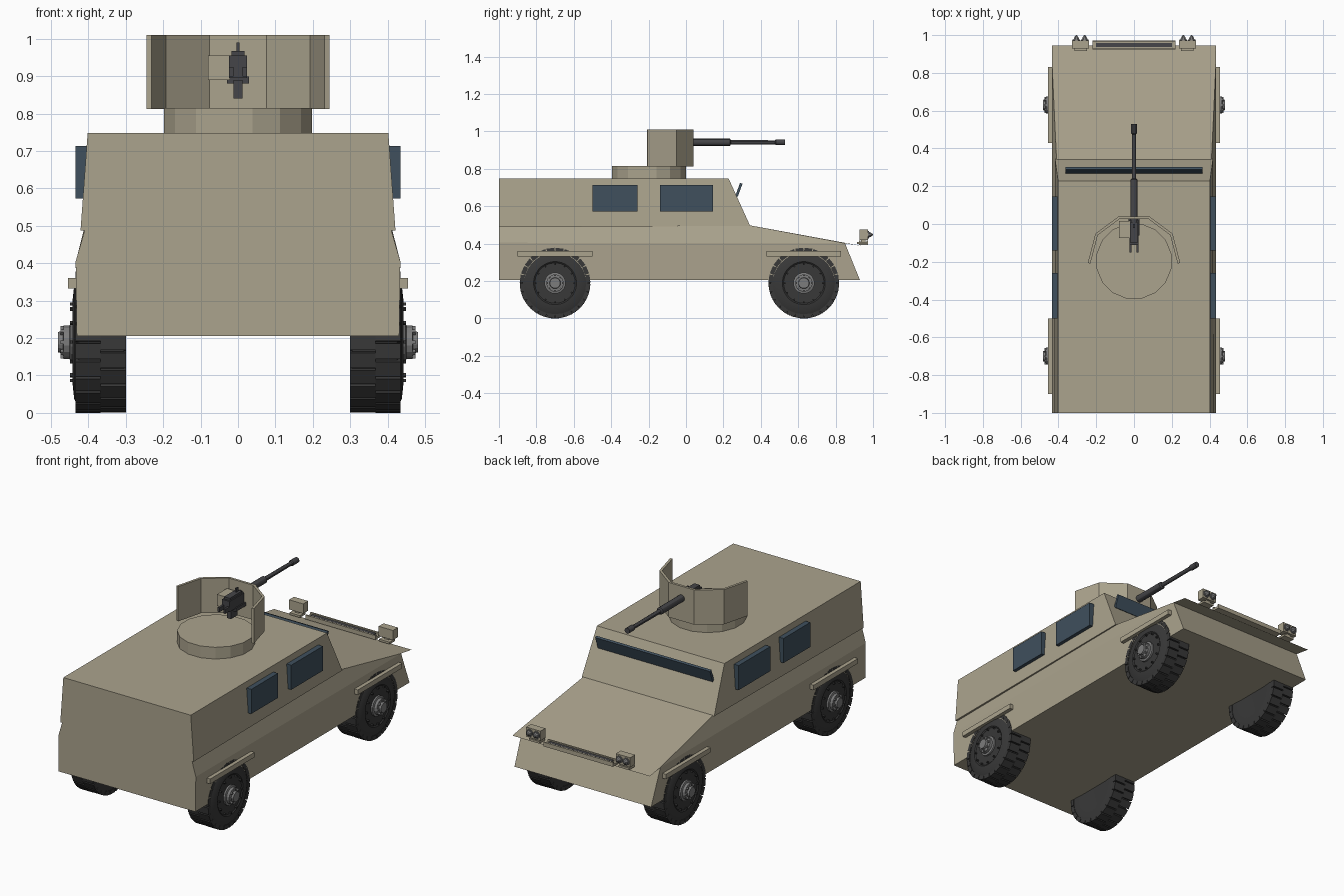
import bpy, bmesh, math
from mathutils import Matrix, Vector

if "Cube" in bpy.data.objects:
    bpy.data.objects.remove(bpy.data.objects["Cube"])

def material(name, rgb):
    m = bpy.data.materials.new(name)
    m.diffuse_color = (*rgb, 1)
    m.use_nodes = True
    m.node_tree.nodes["Principled BSDF"].inputs["Base Color"].default_value = m.diffuse_color
    return m

TAN = material("tan_paint", (0.41, 0.37, 0.27))
RUBBER = material("rubber", (0.04, 0.04, 0.04))
STEEL = material("hub_steel", (0.20, 0.20, 0.20))
GLASS = material("dark_glass", (0.05, 0.08, 0.11))
GUN = material("gun_metal", (0.06, 0.06, 0.065))

def finish(name, bm, mat, mirror=False, smooth=False):
    bmesh.ops.remove_doubles(bm, verts=bm.verts, dist=1e-5)
    bmesh.ops.recalc_face_normals(bm, faces=bm.faces)
    me = bpy.data.meshes.new(name)
    bm.to_mesh(me)
    bm.free()
    ob = bpy.data.objects.new(name, me)
    bpy.context.collection.objects.link(ob)
    me.materials.append(mat)
    if mirror:
        ob.modifiers.new("mirror", 'MIRROR')
    if smooth:
        bpy.context.view_layer.objects.active = ob
        ob.select_set(True)
        bpy.ops.object.shade_smooth_by_angle(angle=math.radians(30))
        ob.select_set(False)
    return ob

def add_box(bm, x, y, z, mat=Matrix()):
    """Box from (min, max) pairs."""
    c = Vector([(a + b) / 2 for a, b in (x, y, z)])
    s = [b - a for a, b in (x, y, z)]
    bmesh.ops.create_cube(bm, size=1, matrix=mat @ Matrix.Translation(c) @ Matrix.Diagonal((*s, 1)))

def box(name, x, y, z, mat, mirror=False):
    bm = bmesh.new()
    add_box(bm, x, y, z)
    return finish(name, bm, mat, mirror)

def add_lathe(bm, profile, n, mat):
    """Revolve (along, radius) points about the local x axis."""
    rings = [[bm.verts.new(mat @ Vector((a, r * math.cos(t), r * math.sin(t))))
              for t in [2 * math.pi * (i + .5) / n for i in range(n)]] for a, r in profile]
    for p, q in zip(rings, rings[1:]):
        for i in range(n):
            bm.faces.new((p[i], p[i - 1], q[i - 1], q[i]))

def prism_pairs(name, pts, faces, mat):
    """Symmetric shell: pts are right-hand points, faces are side loops; edges of the rim are bridged."""
    bm = bmesh.new()
    R = [bm.verts.new(p) for p in pts]
    L = [bm.verts.new((-p[0], p[1], p[2])) for p in pts]
    for f in faces:
        bm.faces.new([R[i] for i in f])
        bm.faces.new([L[i] for i in reversed(f)])
    n = len(pts)
    for i in range(n):
        j = (i + 1) % n
        bm.faces.new((R[i], L[i], L[j], R[j]))
    return finish(name, bm, mat)

# Lower hull with sloped hood and overhanging nose lip
prism_pairs("lower_hull",
            [(.431, -1, .205), (.431, .93, .205), (.434, .85, .402), (.434, .945, .387),
             (.41, .34, .498), (.41, -1, .488), (.434, -1, .405)],
            [(0, 1, 2, 6), (6, 2, 4, 5), (2, 3, 4)], TAN)

# Upper cabin
prism_pairs("cabin",
            [(.421, -1, .488), (.418, .343, .495), (.402, .228, .748), (.402, -1, .748)],
            [(0, 1, 2, 3)], TAN)

# Side windows and forward-leaning windscreen
for label, y in (("rear", (-.5, -.26)), ("front", (-.14, .145))):
    box(label + "_side_window", (.405, .434), y, (.573, .713), GLASS, True)
bm = bmesh.new()
add_box(bm, (-.362, .362), (-.007, .007), (-.037, .037),
        Matrix.Translation((0, .283, .688)) @ Matrix.Rotation(math.radians(-20), 4, 'X'))
finish("windscreen", bm, GLASS)

# Wheels, fender bars
TIRE = [(.305, 0), (.305, .10), (.30, .15), (.305, .178), (.425, .178), (.438, .152),
        (.442, .115), (.437, .108), (.437, .06), (.437, 0)]
HUB = [(.435, .057), (.447, .057), (.45, .046), (.466, .046), (.468, .03), (.481, .028), (.481, 0)]
for label, yc in (("rear", -.70), ("front", .63)):
    C = Matrix.Translation((0, yc, .189))
    bm = bmesh.new()
    add_lathe(bm, TIRE, 32, C)
    finish(label + "_tire", bm, RUBBER, True, True)
    bm = bmesh.new()
    for row in range(2):
        for i in range(24):
            R = C @ Matrix.Rotation(2 * math.pi * (i + row / 2) / 24, 4, 'X')
            x0 = .30 + row * .067
            add_box(bm, (x0, x0 + .067), (-.021, .021), (.165, .188), R)
    for i in range(12):
        R = C @ Matrix.Rotation(2 * math.pi * i / 12, 4, 'X')
        add_box(bm, (.435, .449), (-.004, .004), (.098, .106), R)
    finish(label + "_tread", bm, RUBBER, True)
    bm = bmesh.new()
    add_lathe(bm, HUB, 16, C)
    for i in range(8):
        R = C @ Matrix.Rotation(2 * math.pi * i / 8, 4, 'X')
        add_box(bm, (.46, .475), (-.005, .005), (.033, .043), R)
    finish(label + "_hub", bm, STEEL, True)
    box(label + "_fender_bar", (.42, .455), (yc - .2, yc + .2), (.332, .36), TAN, True)

# Nose bar and headlights
bm = bmesh.new()
add_box(bm, (-.22, .22), (.924, .972), (.394, .408))
for y in (.924, .964):
    add_box(bm, (-.22, .22), (y, y + .008), (.408, .418))
finish("nose_bar", bm, TAN)
box("nose_bar_slot", (-.20, .20), (.938, .958), (.405, .415), GUN)
bm = bmesh.new()
add_box(bm, (.238, .328), (.928, .972), (.42, .475))
add_box(bm, (.25, .316), (.915, .965), (.398, .41))
add_box(bm, (.27, .296), (.935, .96), (.405, .425))
finish("headlight_housing", bm, TAN, True)
Y = Matrix.Rotation(math.pi / 2, 4, 'Z')
bm = bmesh.new()
for x in (.261, .305):
    add_lathe(bm, [(-.002, .021), (.008, .021), (.008, .016), (.018, .012), (.03, .003), (.03, 0)], 8,
              Matrix.Translation((x, .97, .448)) @ Y)
finish("headlight_lamps", bm, STEEL, True)

# Turret ring
bm = bmesh.new()
add_lathe(bm, [(.745, 0), (.745, .202), (.815, .202), (.815, 0)], 16,
          Matrix.Translation((0, -.197, 0)) @ Matrix.Rotation(-math.pi / 2, 4, 'Y'))
finish("turret_ring", bm, TAN)

# Gun shield: five folded plates
half = [(.238, -.208), (.198, -.055), (.078, .034)]
bm = bmesh.new()
path = [bm.verts.new((x, y, .812)) for x, y in half] + \
       [bm.verts.new((-x, y, .812)) for x, y in reversed(half)]
for a, b in zip(path, path[1:]):
    bm.edges.new((a, b))
up = bmesh.ops.extrude_edge_only(bm, edges=bm.edges[:])
bmesh.ops.translate(bm, vec=(0, 0, .198),
                    verts=[v for v in up["geom"] if isinstance(v, bmesh.types.BMVert)])
shield = finish("gun_shield", bm, TAN)
mod = shield.modifiers.new("thickness", 'SOLIDIFY')
mod.thickness = .014
mod.offset = 0
mod.use_even_offset = True

# Machine gun
bm = bmesh.new()
add_lathe(bm, [(-.02, 0), (-.02, .02), (.235, .02), (.24, .012), (.475, .011), (.48, .016),
               (.53, .016), (.53, 0)], 12, Matrix.Translation((0, 0, .942)) @ Y)
finish("gun_barrel", bm, GUN, smooth=True)
bm = bmesh.new()
add_box(bm, (-.024, .024), (-.11, .02), (.895, .955))
add_box(bm, (-.018, .018), (-.10, .01), (.955, .968))
add_box(bm, (-.03, .03), (-.06, .035), (.88, .9))
add_box(bm, (-.012, .012), (-.08, -.02), (.84, .89))
add_box(bm, (-.004, .004), (-.02, .0), (.965, .99))
for x in (-.018, .018):
    add_box(bm, (x - .006, x + .006), (-.15, -.11), (.90, .925))
finish("gun_receiver", bm, GUN)
box("ammo_box", (-.08, -.022), (-.075, .015), (.89, .955), TAN)
